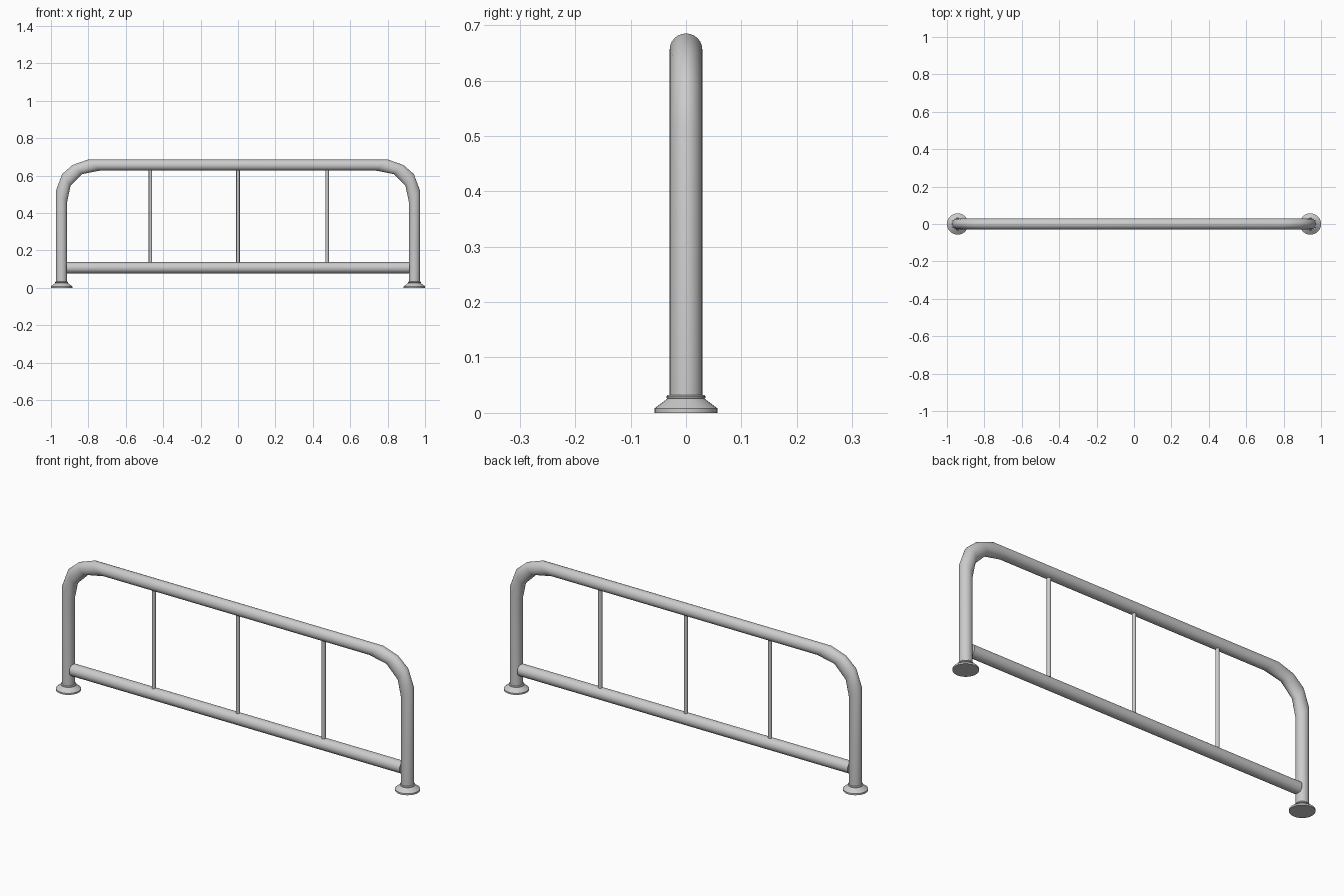
import bpy, bmesh, math
from mathutils import Vector

if "Cube" in bpy.data.objects:
    bpy.data.objects.remove(bpy.data.objects["Cube"])

R = 0.0295      # main tube radius
LEG_X = 0.943   # leg centre line
SIDES = 24


def skin(name, rings, angle=40):
    """Join equal-length closed rings into a capped, smooth-shaded tube."""
    bm = bmesh.new()
    loops = [[bm.verts.new(p) for p in ring] for ring in rings]
    n = len(loops[0])
    for a, b in zip(loops, loops[1:]):
        for i in range(n):
            j = (i + 1) % n
            bm.faces.new((a[i], a[j], b[j], b[i]))
    bm.faces.new(loops[0])
    bm.faces.new(loops[-1])
    bmesh.ops.recalc_face_normals(bm, faces=bm.faces)
    mesh = bpy.data.meshes.new(name)
    bm.to_mesh(mesh)
    bm.free()
    obj = bpy.data.objects.new(name, mesh)
    bpy.context.collection.objects.link(obj)
    bpy.ops.object.select_all(action='DESELECT')
    obj.select_set(True)
    bpy.context.view_layer.objects.active = obj
    bpy.ops.object.shade_smooth_by_angle(angle=math.radians(angle))
    return obj


def ring(center, u, v, sides=SIDES):
    c, u, v = Vector(center), Vector(u), Vector(v)
    ts = [2 * math.pi * i / sides for i in range(sides)]
    return [c + u * math.cos(t) + v * math.sin(t) for t in ts]


def mitre(outer, inner):
    """Slanted ring spanning an outer and an inner (x, z) point of the bend."""
    o, i = Vector((outer[0], 0, outer[1])), Vector((inner[0], 0, inner[1]))
    return ring((o + i) / 2, (o - i) / 2, (0, R, 0))


# Arched main tube: left half listed, right half mirrored
half = [((-LEG_X - R, 0.02), (-LEG_X + R, 0.02)),
        ((-LEG_X - R, 0.522), (-LEG_X + R, 0.458)),
        ((-0.940, 0.608), (-0.896, 0.544)),
        ((-0.885, 0.656), (-0.832, 0.608)),
        ((-0.803, 0.685), (-0.735, 0.627))]
flip = [((-o[0], o[1]), (-i[0], i[1])) for o, i in reversed(half)]
skin("arched_frame", [mitre(o, i) for o, i in half + flip])

# Lower rail between the legs
skin("lower_rail", [ring((x, 0, 0.107), (0, R, 0), (0, 0, R))
                    for x in (-0.918, 0.918)])

# Thin upright bars
for k, x in enumerate((-0.468, 0, 0.477)):
    skin(f"upright_bar_{k + 1}",
         [ring((x, 0, z), (0.0095, 0, 0), (0, 0.0095, 0), 16)
          for z in (0.13, 0.635)])

# Floor flanges with a small collar
profile = [(0.057, 0), (0.057, 0.008), (0.037, 0.023), (0.033, 0.026),
           (0.035, 0.027), (0.035, 0.030), (0.033, 0.032), (0.028, 0.033)]
for side, x in (("left", -LEG_X), ("right", LEG_X)):
    skin(f"foot_flange_{side}",
         [ring((x, 0, z), (r, 0, 0), (0, r, 0), 32) for r, z in profile], 30)
